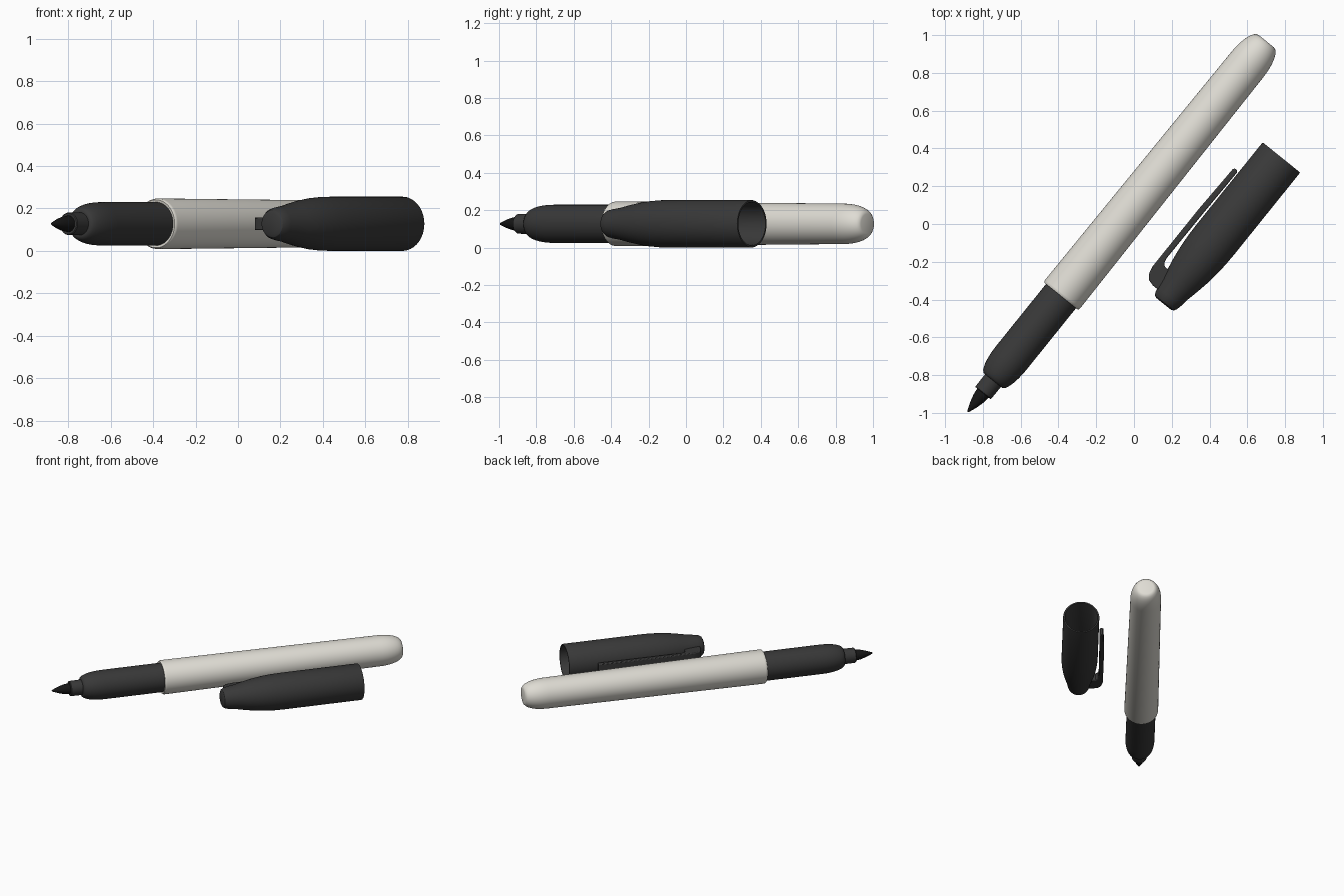
import bpy, bmesh, math
from mathutils import Matrix

if "Cube" in bpy.data.objects:
    bpy.data.objects.remove(bpy.data.objects["Cube"])

ANGLE = math.atan2(0.779, 0.627)   # heading of pen and cap on the table
HEIGHT = 0.1275                    # height of both axes
SIDES = 64


def material(name, r, g, b):
    m = bpy.data.materials.new(name)
    m.diffuse_color = (r, g, b, 1)
    m.use_nodes = True
    m.node_tree.nodes["Principled BSDF"].inputs["Base Color"].default_value = m.diffuse_color
    return m


dark = material("dark_plastic", 0.04, 0.04, 0.04)
black = material("black_felt", 0.008, 0.008, 0.008)
ivory = material("ivory_plastic", 0.74, 0.72, 0.66)


def finish(name, bm, origin, mat):
    bmesh.ops.recalc_face_normals(bm, faces=bm.faces)
    me = bpy.data.meshes.new(name)
    bm.to_mesh(me)
    bm.free()
    ob = bpy.data.objects.new(name, me)
    bpy.context.collection.objects.link(ob)
    ob.matrix_world = Matrix.Translation((*origin, HEIGHT)) @ Matrix.Rotation(ANGLE, 4, 'Z')
    me.materials.append(mat)
    bpy.ops.object.select_all(action='DESELECT')
    ob.select_set(True)
    bpy.context.view_layer.objects.active = ob
    bpy.ops.object.shade_smooth_by_angle(angle=math.radians(32))
    return ob


def lathe(name, profile, origin, mat):
    """Spin (distance along axis, radius) points around local x."""
    bm = bmesh.new()
    verts = [bm.verts.new((t, r, 0)) for t, r in profile]
    edges = [bm.edges.new(p) for p in zip(verts, verts[1:])]
    bmesh.ops.spin(bm, geom=verts + edges, axis=(1, 0, 0), cent=(0, 0, 0),
                   angle=math.tau, steps=SIDES, use_duplicate=False)
    bmesh.ops.remove_doubles(bm, verts=bm.verts, dist=1e-4)
    return finish(name, bm, origin, mat)


def arc(t0, r0, t1, r1, n=8):
    """Quarter ellipse leaving (t0, r0) along the axis, ending at (t1, r1) facing it."""
    return [(t0 + (t1 - t0) * math.sin(a), r1 + (r0 - r1) * math.cos(a))
            for a in (i * math.pi / 2 / n for i in range(n + 1))]


PEN = (-0.88, -0.995)
CAP = (0.163, -0.415)

# Felt nib
lathe("nib", [(0, 0), (0.005, 0.006), (0.05, 0.023), (0.09, 0.034), (0.13, 0.039), (0.15, 0.039)],
      PEN, black)

# Collar holding the nib
lathe("nib_collar", [(0.15, 0), (0.128, 0.038), (0.128, 0.049), (0.132, 0.053), (0.23, 0.054)],
      PEN, dark)

# Grip section with rounded shoulder
lathe("grip", [(0.213, 0.045)] + arc(0.37, 0.102, 0.213, 0.06)[::-1] + [(0.8, 0.102), (0.8, 0)],
      PEN, dark)

# Barrel, slightly tapered, with rounded flat-ended tail
lathe("barrel", [(0.79, 0.095), (0.787, 0.113), (0.793, 0.118), (0.803, 0.1195)]
      + arc(2.36, 0.108, 2.52, 0.052) + [(2.52, 0)], PEN, ivory)

# Hollow cap: closed narrow end, swelling to a straight open sleeve
lathe("cap", [(-0.01, 0), (-0.01, 0.05), (-0.003, 0.064), (0.012, 0.073), (0.04, 0.079),
              (0.09, 0.086), (0.15, 0.099), (0.22, 0.112), (0.29, 0.121), (0.36, 0.126),
              (0.43, 0.1275), (0.978, 0.1275), (0.985, 0.125), (0.985, 0.116), (0.978, 0.113),
              (0.36, 0.11), (0.2, 0.085), (0.2, 0)], CAP, dark)

# Clip: side profile (along cap, outward) given width, with softened edges
outline = [(0.03, 0.05), (0.03, 0.105), (0.04, 0.14), (0.065, 0.16), (0.11, 0.17), (0.5, 0.17),
           (0.775, 0.162), (0.785, 0.155), (0.785, 0.14), (0.775, 0.133), (0.5, 0.137),
           (0.19, 0.139), (0.162, 0.133), (0.147, 0.118), (0.147, 0.05)]
bm = bmesh.new()
face = bm.faces.new([bm.verts.new((s, r, -0.03)) for s, r in outline])
top = bmesh.ops.extrude_face_region(bm, geom=[face])["geom"]
bmesh.ops.translate(bm, vec=(0, 0, 0.06), verts=[v for v in top if isinstance(v, bmesh.types.BMVert)])
clip = finish("cap_clip", bm, CAP, dark)
bevel = clip.modifiers.new("soft_edges", 'BEVEL')
bevel.width = 0.006
bevel.segments = 2
bevel.limit_method = 'ANGLE'
bevel.angle_limit = math.radians(60)
